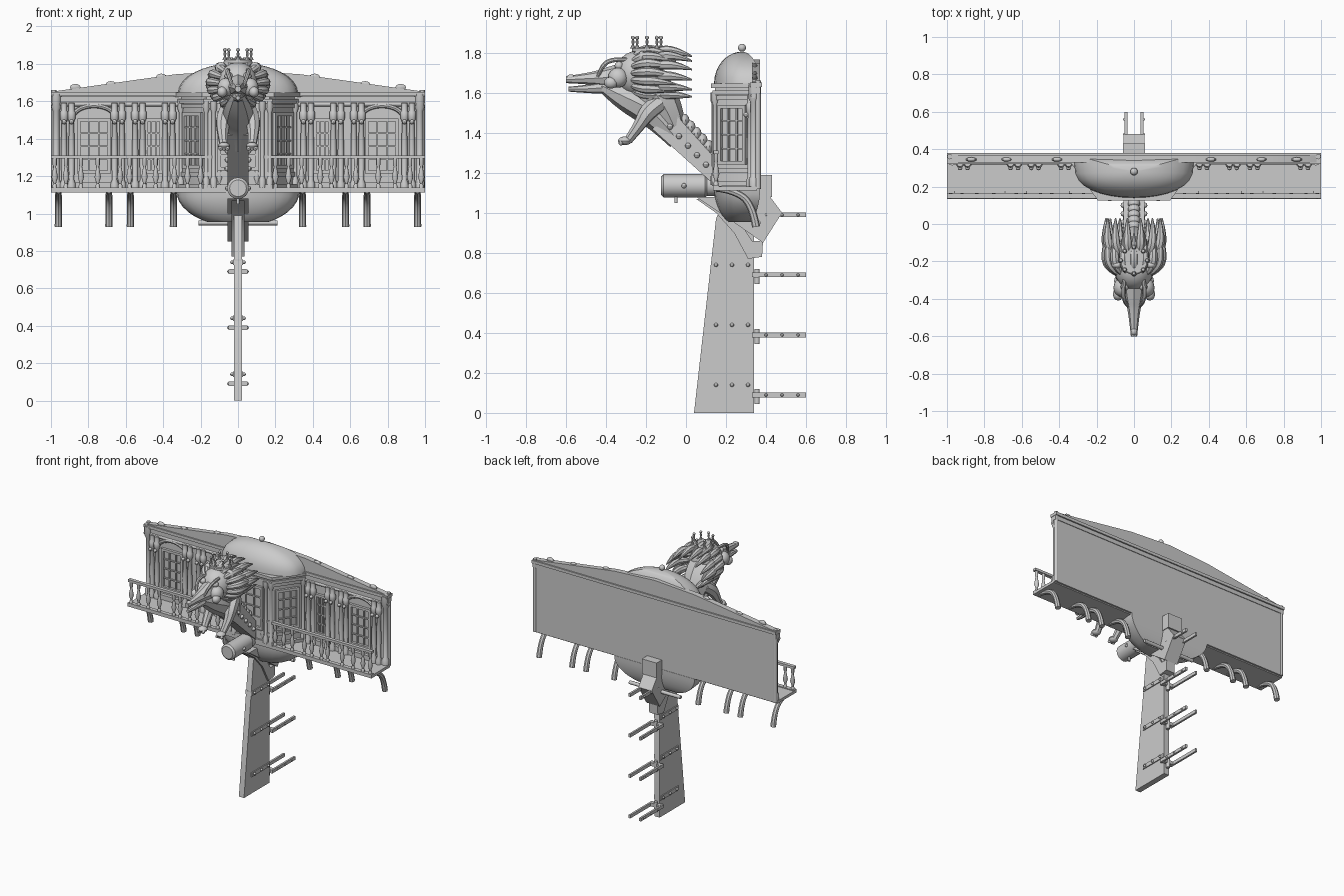
import bpy, bmesh
from math import sin, cos, pi, radians, sqrt, atan2
from mathutils import Vector, Matrix, Euler

if "Cube" in bpy.data.objects:
    bpy.data.objects.remove(bpy.data.objects["Cube"])


def emit(name, bm):
    bmesh.ops.recalc_face_normals(bm, faces=bm.faces)
    me = bpy.data.meshes.new(name)
    bm.to_mesh(me)
    bm.free()
    ob = bpy.data.objects.new(name, me)
    bpy.context.collection.objects.link(ob)
    return ob


def box(name, c, s, rot=(0, 0, 0)):
    bm = bmesh.new()
    m = Matrix.Translation(c) @ Euler(rot).to_matrix().to_4x4() @ Matrix.Diagonal((*s, 1))
    bmesh.ops.create_cube(bm, size=1, matrix=m)
    return emit(name, bm)


def ball(name, c, r, seg=16):
    r = r if isinstance(r, tuple) else (r, r, r)
    bm = bmesh.new()
    bmesh.ops.create_uvsphere(bm, u_segments=seg, v_segments=max(6, seg // 2), radius=1,
                              matrix=Matrix.Translation(c) @ Matrix.Diagonal((*r, 1)))
    return emit(name, bm)


def loft(name, rings):
    bm = bmesh.new()
    vs = [[bm.verts.new(p) for p in ring] for ring in rings]
    n = len(vs[0])
    for a, b in zip(vs, vs[1:]):
        for i in range(n):
            bm.faces.new((a[i], a[(i + 1) % n], b[(i + 1) % n], b[i]))
    bm.faces.new(vs[0])
    bm.faces.new(vs[-1])
    return emit(name, bm)


def lathe(name, prof, base, axis=(0, 0, 1), n=12):
    """Revolve (radius, distance) pairs about an axis."""
    q = Vector((0, 0, 1)).rotation_difference(Vector(axis))
    return loft(name, [[Vector(base) + q @ Vector((r * cos(2 * pi * i / n), r * sin(2 * pi * i / n), t))
                        for i in range(n)] for r, t in prof])


def rod(name, a, b, r, n=12):
    d = Vector(b) - Vector(a)
    return lathe(name, [(r, 0), (r, d.length)], a, d.normalized(), n)


def side_plate(name, pts, w):
    return loft(name, [[(x, y, z) for y, z in pts] for x in (-w, w)])


def tube(name, pts, res=3):
    """Tapered tube through (x, y, z, radius) control points."""
    cu = bpy.data.curves.new(name, 'CURVE')
    cu.dimensions, cu.bevel_depth, cu.bevel_resolution = '3D', 1, 2
    cu.use_fill_caps, cu.resolution_u = True, res
    sp = cu.splines.new('NURBS')
    sp.points.add(len(pts) - 1)
    for p, (x, y, z, r) in zip(sp.points, pts):
        p.co, p.radius = (x, y, z, 1), r
    sp.order_u, sp.use_endpoint_u = 3, True
    tmp = bpy.data.objects.new(name, cu)
    me = bpy.data.meshes.new_from_object(tmp)
    bpy.data.objects.remove(tmp)
    ob = bpy.data.objects.new(name, me)
    bpy.context.collection.objects.link(ob)
    return ob


def window(name, c, w, h, ang=0):
    """Frame and glazing bars on a wall turned by ang about z."""
    def bar(u, v, su, sv, d):
        box(name, (c[0] + u * cos(ang), c[1] + u * sin(ang), c[2] + v), (su, d, sv), (0, 0, ang))
    for s in (-1, 1):
        bar(s * w / 2, 0, .018, h + .018, .03)
        bar(0, s * h / 2, w, .018, .03)
    for k in (-1, 1):
        bar(k * w / 6, 0, .008, h, .016)
    for k in (-.25, 0, .25):
        bar(0, k * h, w, .008, .016)


# Rudder blade with straps, studs and hinge bars
side_plate("rudder", [(.04, 0), (.34, 0), (.34, .95), (.3, 1.05), (.2, 1.08), (.15, .97)], .021)
for k in range(4):
    z = .09 + .3 * k
    for s in (-1, 1):
        box("hinge_bar", (s * .043, .465, z), (.014, .27, .024))
        for y in (.4, .48, .56):
            ball("hinge_stud", (s * .05, y, z), .008, 8)
    rod("hinge_pin", (0, .355, z - .045), (0, .355, z + .03), .013)
    box("hinge_yoke", (0, .35, z), (.09, .025, .025))
    if k < 3:
        box("rudder_strap", (0, .23, z + .05), (.056, .21, .03))
        for s in (-1, 1):
            for y in (.15, .23, .31):
                ball("strap_stud", (s * .032, y, z + .05), .01, 8)

# Keel knee, sternpost block and tiller beam
side_plate("stern_knee", [(.05, 1.08), (.42, 1.08), (.48, 1.0), (.385, .85), (.2, .98)], .055)
side_plate("curved_strap", [(.05, 1.07), (.14, 1.07), (.24, 1.0), (.33, .86), (.385, .86), (.38, .78),
                            (.31, .77), (.24, .9), (.15, 1.0)], .035)
lathe("tiller_beam", [(.045, 0), (.058, .012), (.058, .22), (.05, .23), (.05, .5)], (0, -.125, 1.135), (0, 1, 0), 16)
box("tiller_end", (0, .385, 1.135), (.12, .09, .11))
rod("beam_pin", (0, -.05, 1.05), (0, -.05, 1.1), .008)
rod("knee_crossbar", (-.21, .36, .95), (.21, .36, .95), .013)
for s in (-1, 1):
    ball("beam_stud", (s * .056, -.01, 1.135), .013, 8)

# Back wall, gallery floor and roof
box("back_wall", (0, .355, 1.385), (1.97, .026, .53))
box("gallery_floor", (0, .245, 1.122), (2, .22, .02))
box("floor_lip", (0, .15, 1.125), (2, .03, .026))
gable = [(-1, 1.63), (1, 1.63), (.97, 1.655), (.65, 1.70), (.33, 1.745), (0, 1.765), (-.33, 1.745), (-.65, 1.70), (-.97, 1.655)]
loft("roof", [[(x, y, z) for x, z in gable] for y in (.33, .37)])
for z, d, h in ((1.64, .06, .022), (1.612, .045, .03)):
    box("cornice", (0, .35, z), (2, d, h))
rod("cornice_moulding", (-1, .335, 1.585), (1, .335, 1.585), .012)
box("wall_base", (0, .333, 1.15), (1.96, .03, .035))

# Central bay with dome above and bowl beneath
plan = [(-.32, .365)] + [(-.32 + .14 * t, .33 - .195 * t) for t in (0, 1)] + [(.18, .135), (.32, .33), (.32, .365)]


def bay(name, levels):
    return loft(name, [[(x * s, .28 + (y - .28) * s, z) for x, y in plan] for s, z in levels])


bay("bay_wall", [(.94, 1.12), (.94, 1.64)])
for z, s in ((1.145, 1.03), (1.21, .98), (1.575, .98), (1.6, 1.02), (1.635, 1.07)):
    bay("bay_moulding", [(s, z - .011), (s, z + .011)])
dome = [(-.32, .37)] + [(-.32 * cos(pi * i / 16), .33 - .19 * sin(pi * i / 16) ** .7) for i in range(17)] + [(.32, .37)]
loft("dome", [[(x * sqrt(1 - u * u), .28 + (y - .28) * sqrt(1 - u * u), 1.645 + .16 * u) for x, y in dome]
              for u in (0, .2, .4, .55, .7, .8, .88, .94, .98, .999)])
loft("bowl", [[(x * 1.03 * sqrt(1 - u * u), .28 + (y - .28) * sqrt(1 - u * u), 1.12 - .19 * u) for x, y in dome]
              for u in (0, .15, .3, .45, .6, .7, .8, .87)])
ball("dome_finial", (0, .28, 1.825), .02)
window("bay_front_window", (0, .142, 1.39), .2, .3)
slope = atan2(.195, .14)
for s in (-1, 1):
    window("bay_side_window", (s * .238, .235, 1.39), .15, .28, s * slope)
    for x, y in ((.17, .145), (.305, .328), (.13, .14)):
        lathe("bay_post", [(.018, 0), (.018, .04), (.011, .06), (.011, .4), (.018, .42), (.018, .46)], (s * x, y, 1.14))

# Side windows, arches, columns, railing and brackets
column = [(.022, 0), (.022, .03), (.014, .05), (.017, .2), (.013, .36), (.022, .38), (.022, .41), (.016, .42), (.016, .46)]
baluster = [(.012, 0), (.012, .02), (.007, .03), (.017, .065), (.009, .11), (.007, .12), (.011, .13), (.011, .17)]
for s in (-1, 1):
    window("gallery_window", (s * .77, .338, 1.36), .16, .28)
    window("small_window", (s * .45, .338, 1.36), .08, .28)
    tube("window_arch", [(s * (.77 + .13 * cos(a * pi / 6)), .332, 1.49 + .09 * sin(a * pi / 6), .013) for a in range(7)])
    for x in (.35, .39, .51, .55, .62, .66, .89, .93):
        lathe("gallery_column", column, (s * x, .322, 1.13))
        ball("capital_knob", (s * x, .3, 1.49), .013, 8)
    lathe("corner_column", [(.025, 0), (.025, .05), (.018, .06), (.018, .43), (.027, .45), (.027, .52)], (s * .972, .34, 1.12))
    rod("end_edge", (s * .985, .36, 1.12), (s * .985, .36, 1.66), .014)
    for x in (.1, .2, .27, .34, .44, .5, .58, .63, .75, .84, .92, .98):
        lathe("baluster", baluster, (s * x, .15, 1.13))
    for x in (.345, .575, .69, .96):
        tube("floor_bracket", [(s * x, .15, 1.12, .014), (s * x, .23, 1.115, .018),
                               (s * x, .33, 1.05, .018), (s * x, .35, .93, .02)], 5)
    for x, z in ((.87, 1.685), (.68, 1.70), (.41, 1.74)):
        ball("roof_boss", (s * x, .345, z - .01), (.03, .012, .018), 10)
box("hand_rail", (0, .15, 1.302), (2, .026, .018))

# Figurehead support beam with studs and scroll crest
side_plate("figure_beam", [(-.17, 1.42), (-.05, 1.49), (.13, 1.29), (.13, 1.15)], .055)
for i in range(5):
    t = i / 4
    for s in (-1, 1):
        ball("beam_rivet", (s * .057, -.08 + .18 * t, 1.43 - .19 * t), .015, 8)
    ball("beam_crest", (0, -.01 + .12 * t, 1.46 - .13 * t), (.035, .028, .035), 10)

# Lion body, neck and head
tube("chest", [(0, -.42, 1.635, .03), (0, -.33, 1.59, .065), (0, -.2, 1.53, .085), (0, -.12, 1.46, .07), (0, -.04, 1.36, .05)], 5)
tube("neck", [(0, -.22, 1.66, .1), (0, -.13, 1.6, .11), (0, -.06, 1.43, .06)], 5)
ball("head", (0, -.24, 1.695), (.105, .115, .115), 24)
tube("muzzle", [(0, -.28, 1.69, .07), (0, -.4, 1.675, .05), (0, -.47, 1.672, .03), (0, -.6, 1.665, .017)], 5)
tube("lower_jaw", [(0, -.35, 1.635, .04), (0, -.45, 1.617, .024), (0, -.588, 1.618, .012)], 5)
ball("nose", (0, -.575, 1.676), (.018, .022, .016), 10)
for s in (-1, 1):
    ball("cheek", (s * .065, -.34, 1.675), (.045, .05, .05))
    ball("jowl", (s * .085, -.375, 1.65), (.028, .035, .03), 12)
    ball("eye", (s * .05, -.335, 1.735), .022, 12)
    ball("ear", (s * .09, -.22, 1.775), (.03, .02, .035), 12)
    tube("brow", [(s * .03, -.44, 1.68, .008), (s * .05, -.42, 1.74, .012), (s * .06, -.36, 1.77, .012), (s * .05, -.29, 1.765, .01)], 4)
    tube("foreleg", [(s * .055, -.13, 1.55, .045), (s * .075, -.19, 1.51, .048), (s * .085, -.23, 1.44, .03), (s * .075, -.29, 1.36, .022)], 5)
    ball("paw", (s * .075, -.305, 1.36), (.032, .035, .022), 12)
    for k in (-1, 0, 1):
        ball("toe", (s * .075 + k * .018, -.325, 1.348), .012, 8)

# Mane: two fans of swept strands
for row, n in ((0, 15), (1, 12)):
    for i in range(n):
        a = radians(-60 + 300 * i / (n - 1))
        c, d = cos(a), sin(a)
        y0, end = (-.27, -.05) if row == 0 else (-.18, .03)
        tube("mane_strand", [(.085 * c, y0, 1.69 + .085 * d, .012), (.145 * c, y0 + .04, 1.695 + .12 * d, .026),
                             (.155 * c, y0 + .13, 1.695 + .12 * d, .022), (.15 * c, end, 1.675 + .11 * d, .004)], 4)

# Crown
lathe("crown_band", [(.07, 0), (.076, .005), (.076, .02), (.07, .025)], (0, -.195, 1.80), n=24)
for i in range(8):
    x, y = .07 * cos(pi * i / 4), -.195 + .07 * sin(pi * i / 4)
    lathe("crown_point", [(.015, 0), (.005, .02), (.008, .035), (.003, .05)], (x, y, 1.82), n=8)
    ball("crown_pearl", (x, y, 1.875), .01, 8)

# Smooth shading with sharp edges kept
for ob in bpy.context.scene.objects:
    ob.select_set(True)
    bpy.context.view_layer.objects.active = ob
bpy.ops.object.shade_smooth_by_angle(angle=radians(38))
